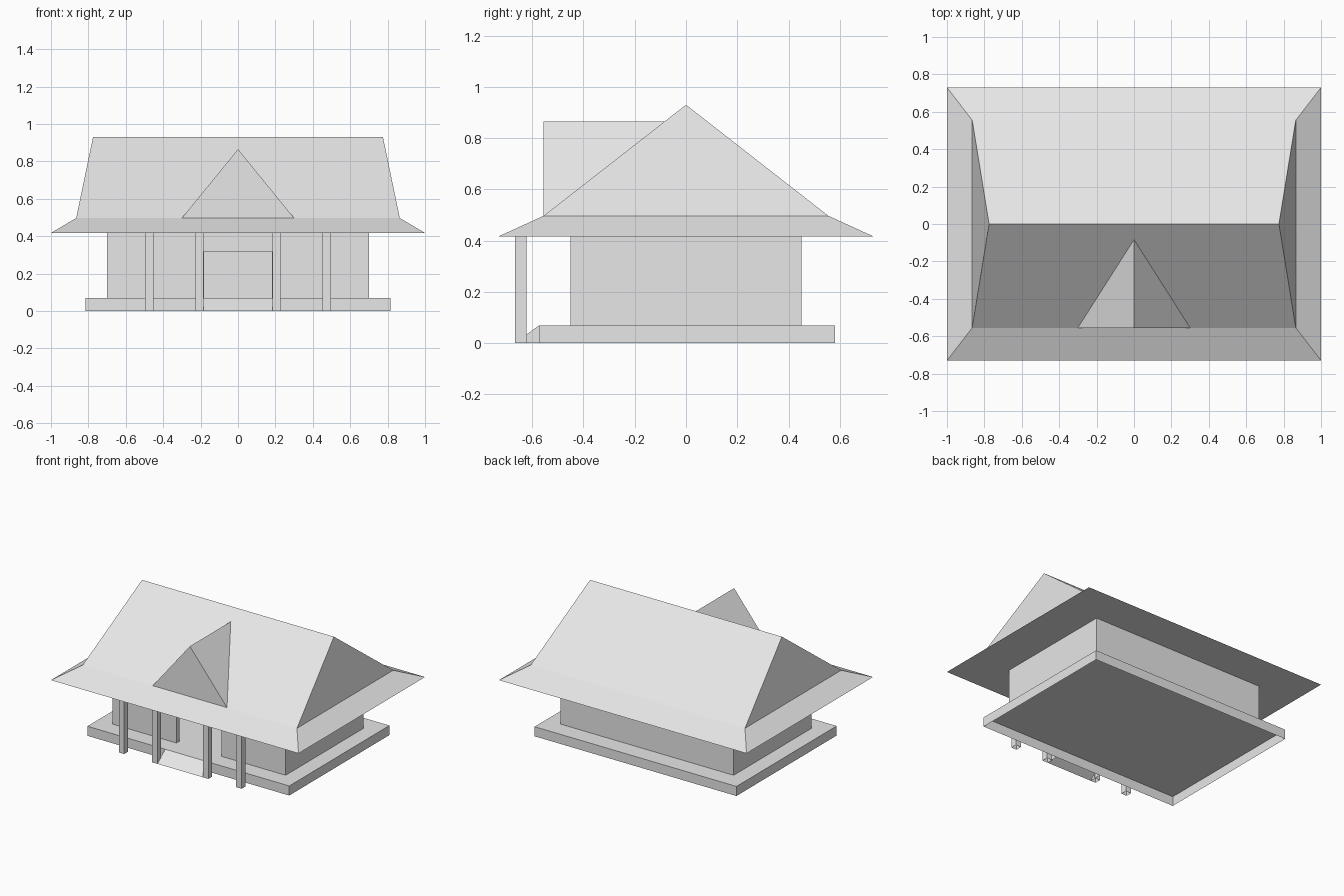
import bpy

cube = bpy.data.objects.get("Cube")
if cube:
    bpy.data.objects.remove(cube, do_unlink=True)

GREY = (0.8, 0.8, 0.8, 1.0)
mat = bpy.data.materials.new("light_grey")
mat.use_nodes = True
mat.diffuse_color = GREY
mat.node_tree.nodes["Principled BSDF"].inputs["Base Color"].default_value = GREY


def mesh_object(name, verts, faces):
    mesh = bpy.data.meshes.new(name)
    mesh.from_pydata(verts, [], faces)
    mesh.materials.append(mat)
    obj = bpy.data.objects.new(name, mesh)
    bpy.context.collection.objects.link(obj)
    return obj


def box(name, x0, x1, y0, y1, z0, z1, open_bottom=False):
    verts = [(x, y, z) for z in (z0, z1)
             for x, y in ((x0, y0), (x1, y0), (x1, y1), (x0, y1))]
    faces = [(i, (i + 1) % 4, (i + 1) % 4 + 4, i + 4) for i in range(4)]
    faces.append((4, 5, 6, 7))
    if not open_bottom:
        faces.append((3, 2, 1, 0))
    return mesh_object(name, verts, faces)


def cut(target, cutter):
    cutter.hide_render = True
    cutter.hide_viewport = True
    mod = target.modifiers.new(cutter.name, 'BOOLEAN')
    mod.operation = 'DIFFERENCE'
    mod.solver = 'EXACT'
    mod.object = cutter


def rect(x, y, z):
    return [(-x, -y, z), (x, -y, z), (x, y, z), (-x, y, z)]


BASE_Z, EAVE_Z, HIP_Z, RIDGE_Z = 0.07, 0.417, 0.497, 0.93
BASE_FRONT, HIP_Y, DOOR_X = -0.573, 0.555, 0.182

# Floor slab, a shell open underneath
box("base_slab", -0.815, 0.815, BASE_FRONT, 0.582, 0, BASE_Z, True)

# Hollow walls with a doorway in the front
walls = box("walls", -0.7, 0.7, -0.45, 0.45, BASE_Z, EAVE_Z)
cut(walls, box("room_cutter", -0.665, 0.665, -0.415, 0.415, 0, 0.6))
cut(walls, box("door_cutter", -DOOR_X, DOOR_X, -0.6, -0.3, 0, 0.317))

# Entrance ramp: a slope with two side triangles
mesh_object("entrance_ramp",
            [(s * 0.187, y, z) for s in (-1, 1)
             for y, z in ((-0.667, 0), (BASE_FRONT, 0), (BASE_FRONT, BASE_Z))],
            [(0, 2, 1), (3, 4, 5), (0, 3, 5, 2)])

# Porch posts, open underneath
for side, s in (("left", 1), ("right", -1)):
    for place, x in (("inner", 0.206), ("outer", 0.474)):
        box(f"{place}_{side}_post", s * x - 0.022, s * x + 0.022,
            -0.667, -0.623, 0, EAVE_Z, True)

# Roof: flared eaves, steep upper slopes, flat underside
ring = [(i, (i + 1) % 4, (i + 1) % 4 + 4, i + 4) for i in range(4)]
mesh_object("main_roof",
            rect(1.0, 0.73, EAVE_Z) + rect(0.865, HIP_Y, HIP_Z)
            + [(-0.775, 0, RIDGE_Z), (0.775, 0, RIDGE_Z)],
            ring + [(3, 2, 1, 0), (4, 5, 9, 8), (6, 7, 8, 9),
                    (5, 6, 9), (7, 4, 8)])

# Front dormer, its ridge running back into the main slope
DORMER_Z = 0.865
back_y = -HIP_Y * (RIDGE_Z - DORMER_Z) / (RIDGE_Z - HIP_Z)
mesh_object("front_dormer",
            [(-0.3, -HIP_Y, HIP_Z), (0.3, -HIP_Y, HIP_Z),
             (0, -HIP_Y, DORMER_Z), (0, back_y, DORMER_Z)],
            [(0, 1, 2), (1, 3, 2), (0, 2, 3)])
